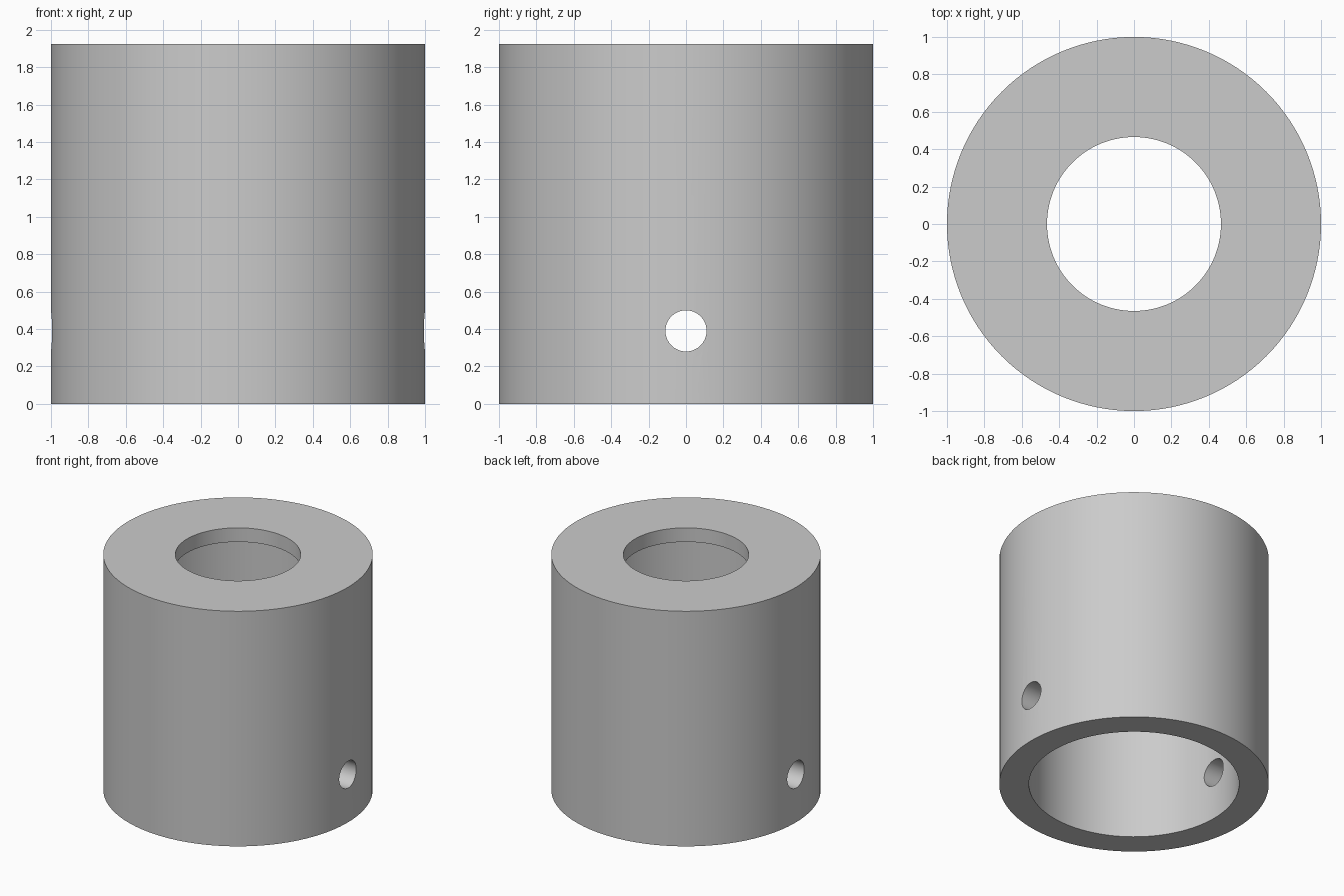
import bpy, bmesh, math
from mathutils import Matrix

cube = bpy.data.objects.get("Cube")
if cube:
    bpy.data.objects.remove(cube)

SEGMENTS = 128
HEIGHT = 1.925
OUTER, BORE, MOUTH = 1.0, 0.78, 0.465   # radii
LIP = 0.115                             # thickness of the top plate
PIN_RADIUS, PIN_HEIGHT = 0.11, 0.39

grey = bpy.data.materials.new("plain grey")
grey.use_nodes = True
colour = (0.6, 0.6, 0.6, 1)
grey.diffuse_color = colour
grey.node_tree.nodes["Principled BSDF"].inputs["Base Color"].default_value = colour


def make_object(name, bm):
    mesh = bpy.data.meshes.new(name)
    bm.to_mesh(mesh)
    bm.free()
    mesh.materials.append(grey)
    obj = bpy.data.objects.new(name, mesh)
    bpy.context.collection.objects.link(obj)
    return obj


# Sleeve: closed wall profile revolved about z
bm = bmesh.new()
profile = [(OUTER, 0), (OUTER, HEIGHT), (MOUTH, HEIGHT),
           (MOUTH, HEIGHT - LIP), (BORE, HEIGHT - LIP), (BORE, 0)]
points = [bm.verts.new((r, 0, z)) for r, z in profile]
edges = [bm.edges.new((p, points[i - 1])) for i, p in enumerate(points)]
bmesh.ops.spin(bm, geom=points + edges, axis=(0, 0, 1), cent=(0, 0, 0),
               angle=math.tau, steps=SEGMENTS, use_duplicate=False)
bmesh.ops.remove_doubles(bm, verts=bm.verts, dist=0.0001)
bmesh.ops.recalc_face_normals(bm, faces=bm.faces)
sleeve = make_object("sleeve", bm)

# Cross hole cutter running through both side walls
bm = bmesh.new()
bmesh.ops.create_cone(bm, cap_ends=True, segments=64, radius1=PIN_RADIUS,
                      radius2=PIN_RADIUS, depth=3 * OUTER,
                      matrix=Matrix.Translation((0, 0, PIN_HEIGHT))
                      @ Matrix.Rotation(math.pi / 2, 4, 'Y'))
cutter = make_object("pin_hole_cutter", bm)
cutter.hide_render = True

cut = sleeve.modifiers.new("pin holes", 'BOOLEAN')
cut.operation = 'DIFFERENCE'
cut.solver = 'EXACT'
cut.object = cutter

# Apply the cut, drop the cutter, smooth the round walls
bpy.ops.object.select_all(action='DESELECT')
bpy.context.view_layer.objects.active = sleeve
sleeve.select_set(True)
bpy.ops.object.modifier_apply(modifier=cut.name)
bpy.data.objects.remove(cutter)
bpy.ops.object.shade_smooth_by_angle(angle=math.radians(30))
